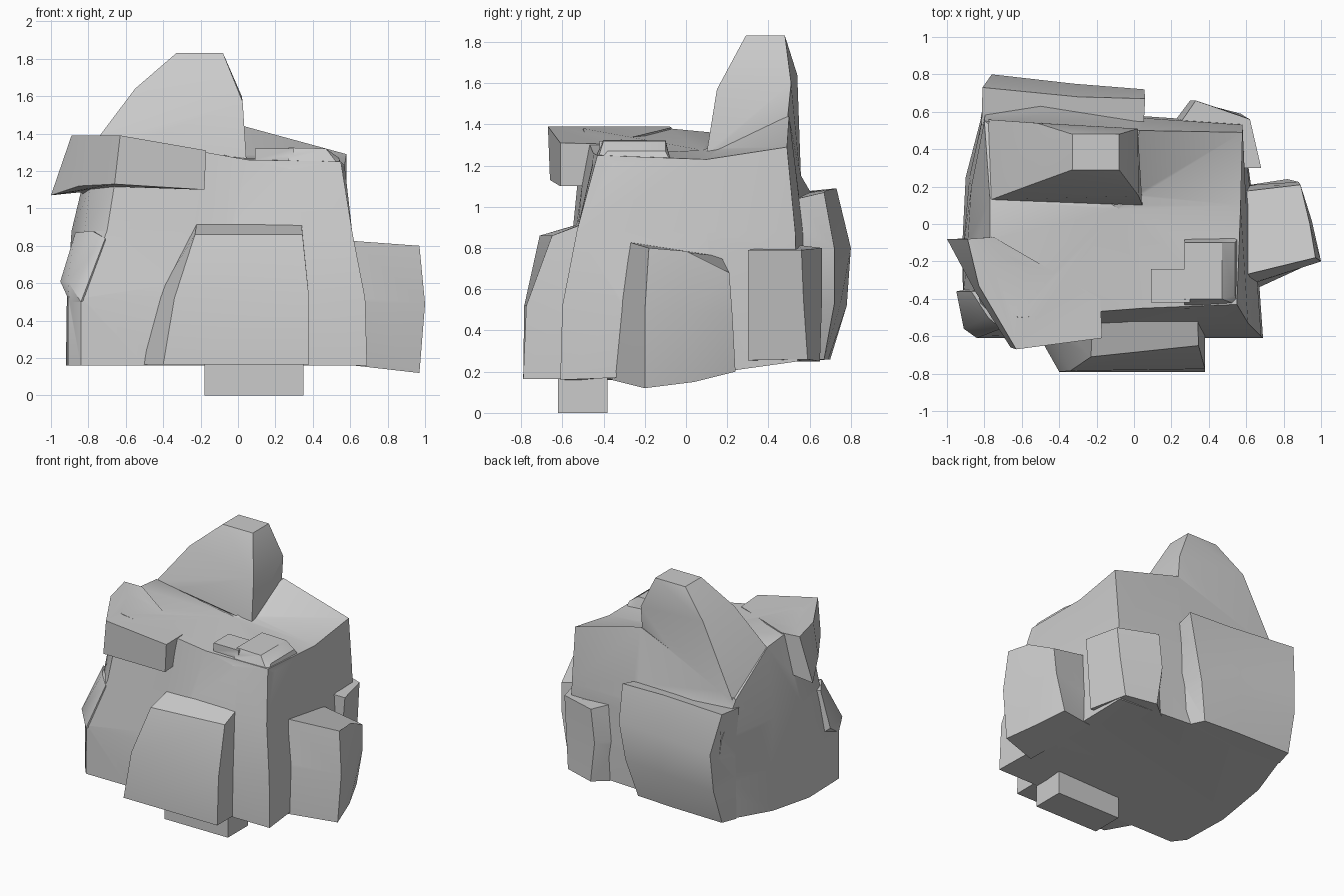
import bpy, bmesh, math


def finish(name, bm):
    bmesh.ops.recalc_face_normals(bm, faces=bm.faces)
    mesh = bpy.data.meshes.new(name)
    bm.to_mesh(mesh)
    bm.free()
    ob = bpy.data.objects.new(name, mesh)
    bpy.context.collection.objects.link(ob)
    return ob


def loft(name, rings, peak=None):
    """Skin a stack of equal-length rings; the last can close to a peak."""
    bm = bmesh.new()
    rows = [[bm.verts.new(p) for p in r] for r in rings]
    n = len(rows[0])
    for a, b in zip(rows, rows[1:]):
        for i in range(n):
            j = (i + 1) % n
            bm.faces.new((a[i], a[j], b[j], b[i]))
    bm.faces.new(rows[0])
    if peak:
        c = bm.verts.new(peak)
        for i in range(n):
            bm.faces.new((rows[-1][i], rows[-1][(i + 1) % n], c))
    else:
        bm.faces.new(rows[-1])
    return finish(name, bm)


def ring(z, pts):
    return [(x, y, z) for x, y in pts]


def box(name, x0, x1, y0, y1, z0, z1):
    pts = [(x0, y0), (x1, y0), (x1, y1), (x0, y1)]
    return loft(name, [ring(z0, pts), ring(z1, pts)])


def hull(name, pts):
    bm = bmesh.new()
    for p in pts:
        bm.verts.new(p)
    res = bmesh.ops.convex_hull(bm, input=bm.verts)
    junk = set(res["geom_interior"]) | set(res["geom_unused"])
    bmesh.ops.delete(bm, geom=[g for g in junk if isinstance(g, bmesh.types.BMVert)],
                     context='VERTS')
    return finish(name, bm)


# Main rock mass, tapering toward the top, underside rising at the back
base = [(.69, -.61), (-.1, -.61), (-.84, -.61), (-.91, -.52), (-.92, -.15),
        (-.9, .25), (-.785, .68), (0, .58), (.58, .54), (.64, .1)]
mid = [(.68, -.6), (-.1, -.6), (-.84, -.6), (-.91, -.52), (-.915, -.15),
       (-.88, .25), (-.77, .75), (0, .58), (.58, .54), (.63, .1)]
upper = [(.61, -.53), (-.05, -.53), (-.7, -.55), (-.82, -.42), (-.89, -.1),
         (-.87, .2), (-.785, .7), (0, .57), (.58, .53), (.6, .1)]
top = [(.55, -.43, 1.25), (.05, -.45, 1.26), (-.62, -.5, 1.38), (-.76, -.35, 1.38),
       (-.77, -.08, 1.38), (-.77, .13, 1.36), (-.8, .55, 1.13), (.03, .5, 1.44),
       (.58, .49, 1.29), (.57, .1, 1.23)]
low = [(x, y, .16 + max(0, y + .1) * .14) for x, y in base]
body = loft("rock", [low, ring(.52, mid), ring(.88, upper), top], (-.08, .08, 1.275))

parts = []
# Tall crag on top at the back
parts.append(hull("top_crag", [
    (-.765, .13, 1.355), (.045, .1, 1.26), (.02, .49, 1.4), (-.8, .56, 1.08),
    (-.55, .21, 1.64), (-.52, .54, 1.64), (.025, .15, 1.57), (.02, .51, 1.6),
    (-.33, .29, 1.83), (-.08, .29, 1.83), (-.08, .48, 1.83), (-.33, .48, 1.83),
    (-.4, .4, 1.1), (-.1, .4, 1.1)]))

# Overhanging ledge at the front left
ledge_low = [(-.18, -.61, 1.10), (-.66, -.66, 1.13), (-.85, -.36, 1.12),
             (-1, -.08, 1.07), (-.75, -.075, 1.1), (-.2, -.4, 1.1)]
ledge_top = [(-.17, -.61, 1.31), (-.63, -.67, 1.39), (-.83, -.33, 1.39),
             (-.89, -.08, 1.39), (-.75, -.07, 1.385), (-.18, -.4, 1.305)]
parts.append(loft("front_ledge", [ledge_low, ledge_top]))

# Small stepped stones on the top right
parts.append(box("top_step_low", .09, .3, -.42, -.24, 1.2, 1.32))
parts.append(hull("top_step_high", [
    (.27, -.4, 1.325), (.47, -.4, 1.32), (.555, -.435, 1.21), (.27, -.455, 1.21),
    (.54, -.38, 1.27), (.54, -.1, 1.27), (.27, -.1, 1.325), (.47, -.1, 1.32),
    (.56, -.07, 1.21), (.27, -.07, 1.21)]))

# Thick slab on the front
parts.append(loft("front_slab", [
    [(-.4, -.79, .165), (.38, -.79, .165), (.38, -.56, .165), (-.53, -.56, .165)],
    [(-.34, -.785, .52), (.38, -.775, .52), (.38, -.56, .52), (-.43, -.56, .52)],
    [(-.23, -.71, .86), (.345, -.65, .86), (.34, -.49, .92), (-.22, -.49, .925)]]))

# Block on the right side
parts.append(loft("right_block", [
    [(.62, -.36, .16), (.97, -.2, .12), (.9, .04, .15), (.82, .24, .2), (.56, .2, .2)],
    [(.6, -.33, .5), (1, -.2, .49), (.95, .02, .49), (.88, .225, .48), (.56, .2, .5)],
    [(.56, -.28, .83), (.97, -.18, .8), (.94, .0, .785), (.89, .21, .68), (.55, .17, .76)]]))

# Block on the back right
parts.append(loft("back_right_block", [
    [(.5, .3, .25), (.64, .3, .255), (.57, .59, .26), (.34, .65, .25), (.16, .5, .25)],
    [(.5, .3, .55), (.66, .3, .55), (.6, .57, .55), (.3, .66, .55), (.18, .5, .55)],
    [(.5, .3, .79), (.68, .3, .79), (.62, .56, .79), (.33, .66, .8), (.22, .5, .82)]]))

# Wide slab on the back
parts.append(loft("back_slab", [
    [(.03, .5, .25), (-.07, .67, .26), (-.36, .69, .26), (-.79, .7, .26), (-.82, .57, .25)],
    [(.05, .5, .55), (0, .72, .53), (-.32, .75, .53), (-.775, .78, .52), (-.815, .57, .55)],
    [(.05, .5, .8), (.055, .72, .8), (-.32, .75, .8), (-.76, .8, .8), (-.81, .57, .8)],
    [(.05, .5, 1.03), (.06, .67, 1.07), (-.3, .68, 1.08), (-.81, .73, 1.09), (-.815, .53, 1.07)]]))

# Wedge on the left front corner
parts.append(hull("left_wedge", [
    (-.87, -.36, .87), (-.78, -.5, .88), (-.71, -.56, .84), (-.95, -.36, .61),
    (-.91, -.56, .61), (-.84, -.61, .5), (-.7, -.5, .55), (-.84, -.34, .52),
    (-.9, -.53, .5), (-.7, -.36, .85)]))

# Foot under the front
parts.append(box("foot", -.18, .35, -.62, -.38, 0, .2))

# Fuse every part into one solid rock
for p in parts:
    mod = body.modifiers.new(p.name, 'BOOLEAN')
    mod.operation = 'UNION'
    mod.solver = 'EXACT'
    mod.object = p
bpy.context.view_layer.objects.active = body
body.select_set(True)
for mod in list(body.modifiers):
    bpy.ops.object.modifier_apply(modifier=mod.name)
for p in parts:
    bpy.data.objects.remove(p)
bpy.ops.object.shade_smooth_by_angle(angle=math.radians(32))
